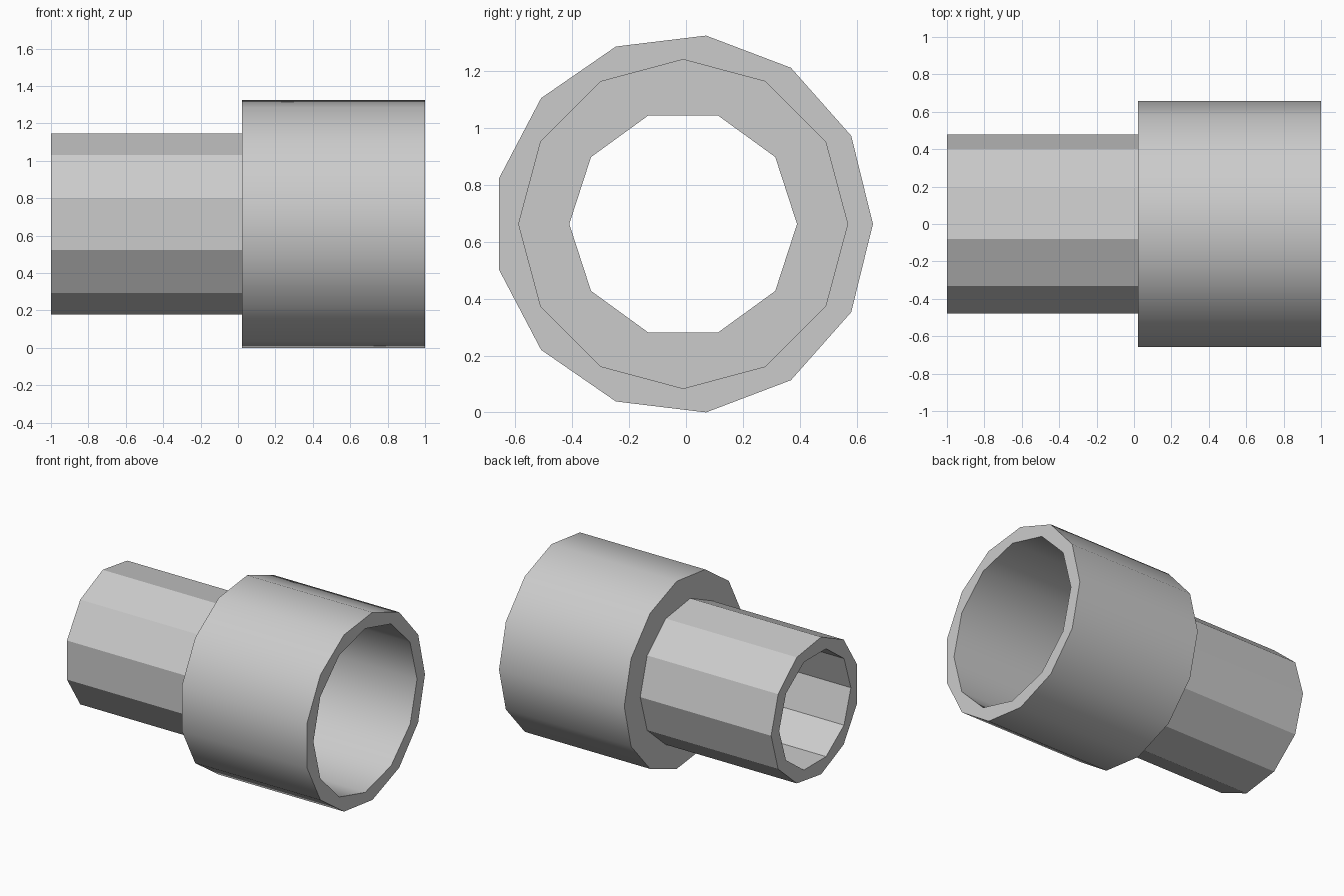
import bpy, bmesh
from math import sin, cos, pi, radians

cube = bpy.data.objects.get("Cube")
if cube:
    bpy.data.objects.remove(cube)

UNIT = 2 / 45                 # the adapter is 45 units long
CENTRE_Y, CENTRE_Z = -0.01, 0.662

grey = bpy.data.materials.new("light_grey")
grey.use_nodes = True
colour = (0.6, 0.6, 0.6, 1)
grey.diffuse_color = colour
grey.node_tree.nodes["Principled BSDF"].inputs["Base Color"].default_value = colour

bm = bmesh.new()


def ring(sides, radius, x):
    """Closed polygon around the pipe axis, with a corner on +y."""
    verts = [bm.verts.new((x, CENTRE_Y + radius * UNIT * cos(2 * pi * i / sides),
                           CENTRE_Z + radius * UNIT * sin(2 * pi * i / sides)))
             for i in range(sides)]
    return [bm.edges.new((verts[i - 1], verts[i])) for i in range(sides)]


def wall(sides, radius, start, end):
    """Straight wall between two rings, positions in units along the axis."""
    first, last = (ring(sides, radius, p * UNIT - 1) for p in (start, end))
    bmesh.ops.bridge_loops(bm, edges=first + last)
    return first, last


# Walls in order: socket outside, spigot outside, spigot bore, socket bore
walls = [wall(13, 15, 45, 23), wall(11, 11, 23, 0),
         wall(10, 9, 0, 25), wall(12, 13, 25, 45)]

# Flat annular faces joining each wall to the next
for i, (first, last) in enumerate(walls):
    following = walls[(i + 1) % len(walls)][0]
    bmesh.ops.triangle_fill(bm, edges=last + following, use_beauty=True,
                            normal=(1, 0, 0))

bmesh.ops.recalc_face_normals(bm, faces=bm.faces)
mesh = bpy.data.meshes.new("pipe_adapter")
bm.to_mesh(mesh)
bm.free()
mesh.materials.append(grey)

adapter = bpy.data.objects.new("pipe_adapter", mesh)
bpy.context.collection.objects.link(adapter)
bpy.ops.object.select_all(action="DESELECT")
adapter.select_set(True)
bpy.context.view_layer.objects.active = adapter
bpy.ops.object.shade_smooth_by_angle(angle=radians(30))
